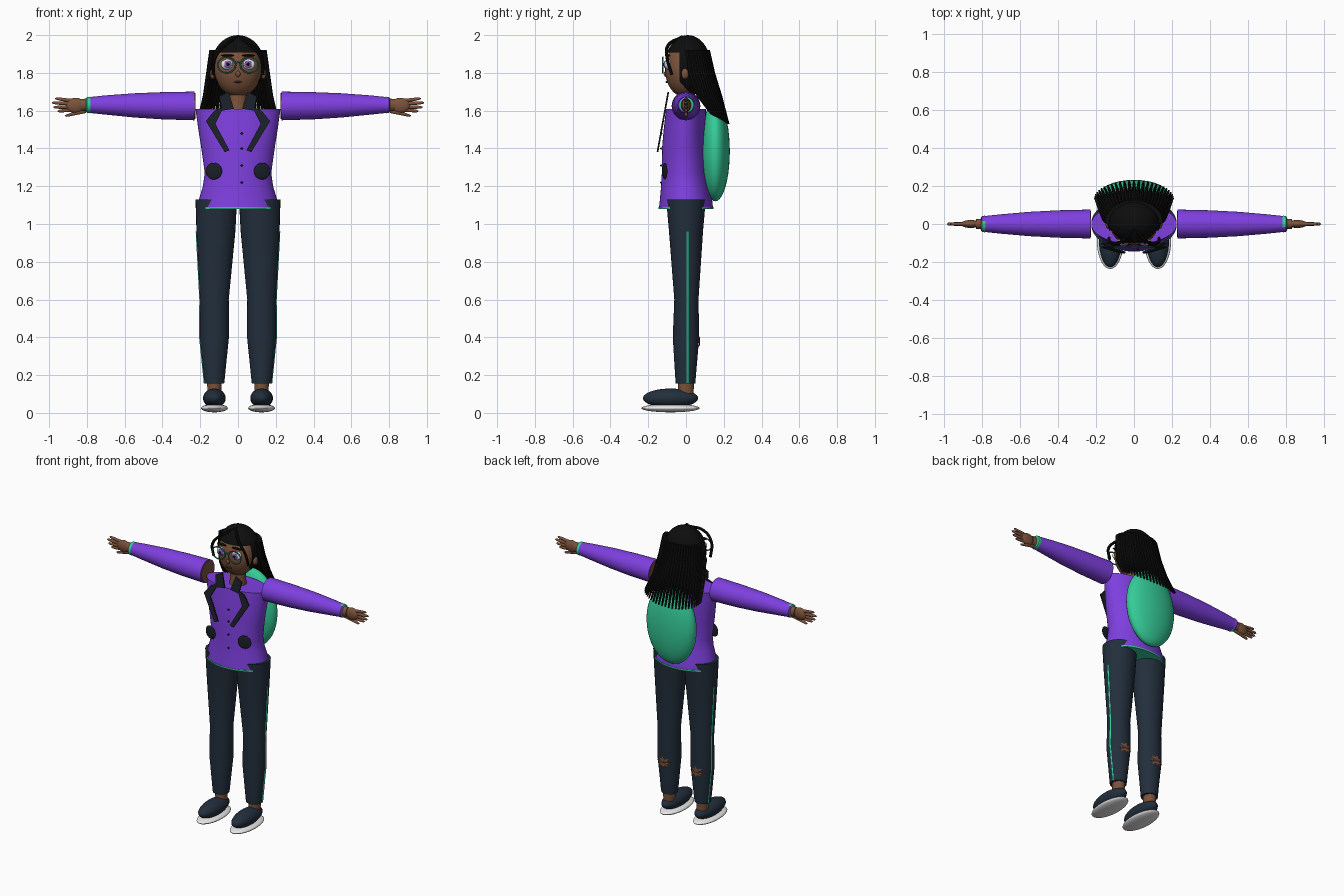
import bpy, bmesh, math
from mathutils import Matrix, Vector, Euler

if "Cube" in bpy.data.objects:
    bpy.data.objects.remove(bpy.data.objects["Cube"])


def material(name, r, g, b):
    m = bpy.data.materials.new(name)
    m.use_nodes = True
    m.diffuse_color = (r, g, b, 1)
    m.node_tree.nodes["Principled BSDF"].inputs["Base Color"].default_value = (r, g, b, 1)
    return m


PURPLE = material("purple cloth", .21, .05, .74)
NAVY = material("navy denim", .016, .028, .046)
CHARCOAL = material("charcoal trim", .01, .014, .02)
SKIN = material("brown skin", .2, .085, .045)
LIPS = material("dark lips", .1, .03, .025)
BLACK = material("black hair", .004, .004, .004)
GREEN = material("mint green", .035, .6, .31)
FRAME = material("teal frame", .03, .28, .2)
WHITE = material("white", .8, .8, .8)
IRIS = material("violet iris", .2, .11, .5)
SIDES = ((1, "left_"), (-1, "right_"))


def finish(name, bm, *mats):
    bmesh.ops.recalc_face_normals(bm, faces=bm.faces)
    me = bpy.data.meshes.new(name)
    bm.to_mesh(me)
    bm.free()
    for m in mats:
        me.materials.append(m)
    ob = bpy.data.objects.new(name, me)
    bpy.context.collection.objects.link(ob)
    return ob


def add_loft(bm, sections, axis="z", sides=32, mirror=1):
    """Skin capped ellipses: (position on axis, centre a, centre b, radius a, radius b)."""
    rings = []
    for t, a, b, ra, rb in sections:
        ring = []
        for i in range(sides):
            ang = math.tau * i / sides
            u, v = a + ra * math.cos(ang), b + rb * math.sin(ang)
            co = (mirror * u, v, t) if axis == "z" else (mirror * t, u, v)
            ring.append(bm.verts.new(co))
        rings.append(ring)
    for low, high in zip(rings, rings[1:]):
        for i in range(sides):
            j = (i + 1) % sides
            bm.faces.new((low[i], low[j], high[j], high[i]))
    bm.faces.new(rings[0])
    bm.faces.new(rings[-1])


def loft(name, sections, mat, **kw):
    bm = bmesh.new()
    add_loft(bm, sections, **kw)
    return finish(name, bm, mat)


def ellipsoid(name, centre, radii, mat, turn=0, cut=None):
    bm = bmesh.new()
    place = Matrix.LocRotScale(Vector(centre), Euler((0, 0, turn)), Vector(radii))
    bmesh.ops.create_uvsphere(bm, u_segments=32, v_segments=20, radius=1, matrix=place)
    if cut:
        bmesh.ops.bisect_plane(bm, geom=bm.verts[:] + bm.edges[:] + bm.faces[:],
                               plane_co=cut[0], plane_no=cut[1], clear_inner=True)
    return finish(name, bm, mat)


def tube(name, points, radius, mat, closed=False):
    cu = bpy.data.curves.new(name, "CURVE")
    cu.dimensions = "3D"
    cu.bevel_depth, cu.bevel_resolution, cu.resolution_u = radius, 2, 6
    cu.use_fill_caps = True
    sp = cu.splines.new("BEZIER")
    sp.bezier_points.add(len(points) - 1)
    for p, co in zip(sp.bezier_points, points):
        p.co = co
        p.handle_left_type = p.handle_right_type = "AUTO"
    sp.use_cyclic_u = closed
    cu.materials.append(mat)
    ob = bpy.data.objects.new(name, cu)
    bpy.context.collection.objects.link(ob)
    bpy.ops.object.select_all(action="DESELECT")
    ob.select_set(True)
    bpy.context.view_layer.objects.active = ob
    bpy.ops.object.convert(target="MESH")


# Jacket with hem trim
jacket = [(1.085, 0, 0, .212, .143), (1.13, 0, 0, .207, .138), (1.2, 0, -.005, .186, .127),
          (1.27, 0, -.008, .176, .12), (1.4, 0, -.01, .194, .117), (1.5, 0, -.005, .21, .113),
          (1.61, 0, 0, .225, .106)]
loft("jacket", jacket, PURPLE, sides=48)
loft("jacket_hem", [(1.08, 0, 0, .214, .145), (1.09, 0, 0, .214, .145)], GREEN, sides=48)
for i, z in enumerate((1.22, 1.31, 1.4, 1.48)):
    ellipsoid(f"button_{i + 1}", (.02, -.131, z), (.006, .006, .006), CHARCOAL)

# Backpack, neck and head
ellipsoid("backpack", (0, .155, 1.385), (.182, .077, .265), GREEN)
loft("neck", [(1.58, 0, 0, .06, .055), (1.64, 0, 0, .05, .047), (1.74, 0, 0, .05, .047)], SKIN)
ellipsoid("head", (0, -.008, 1.82), (.124, .103, .148), SKIN)
ellipsoid("nose", (0, -.105, 1.795), (.013, .013, .016), SKIN)
ellipsoid("mouth", (0, -.1, 1.752), (.022, .009, .005), LIPS)

# Hair: crown, back shell and a fan of strands
crown = (0, .01, 1.84), (.14, .121, .16)
ellipsoid("hair_crown", *crown, BLACK, cut=((0, 0, 1.908), (0, 0, 1)))
ellipsoid("hair_back", *crown, BLACK, cut=((0, -.035, 0), (0, 1, 0)))
bm = bmesh.new()
COUNT = 27
for i in range(COUNT):
    a = math.radians(-92 + 184 * i / (COUNT - 1))
    s, c = math.sin(a), max(math.cos(a), 0)
    end = 1.58 - .05 * c
    add_loft(bm, [(1.92, .14 * s, .01 + .105 * c, .012, .012),
                  (1.8, .155 * s, .025 + .115 * c, .014, .014),
                  (1.68, .175 * s, .065 + .115 * c, .011, .011),
                  (end, .205 * s, .135 + .09 * c, .005, .005)], sides=8)
finish("hair_strands", bm, BLACK)

# Glasses bridge
tube("glasses_bridge", [(-.014, -.122, 1.85), (0, -.124, 1.856), (.014, -.122, 1.85)], .004, FRAME)

leg = [(.155, .125, -.003, .052, .052), (.4, .125, 0, .077, .07), (.6, .125, .002, .076, .064),
       (.96, .117, 0, .103, .09), (1.13, .115, 0, .11, .105)]
lapel = [(.17, 1.545), (.125, 1.6), (.075, 1.62), (.12, 1.53), (.045, 1.39), (.07, 1.38)]
collar = [(.022, 1.61), (.085, 1.6), (.1, 1.675), (.05, 1.7)]

for s, side in SIDES:
    # Face details
    ellipsoid(side + "ear", (s * .135, -.005, 1.795), (.014, .02, .028), SKIN)
    ellipsoid(side + "eye", (s * .056, -.094, 1.845), (.035, .02, .028), WHITE)
    ellipsoid(side + "iris", (s * .054, -.11, 1.845), (.019, .008, .02), IRIS)
    ellipsoid(side + "pupil", (s * .054, -.114, 1.845), (.009, .007, .01), BLACK)
    ellipsoid(side + "eyebrow", (s * .056, -.094, 1.892), (.036, .01, .006), BLACK)
    ring = [(s * .06 + .047 * math.cos(math.tau * i / 12), -.122,
             1.842 + .041 * math.sin(math.tau * i / 12)) for i in range(12)]
    tube(side + "glasses_rim", ring, .004, FRAME, closed=True)
    tube(side + "hair_bang", [(0, -.02, 1.99), (s * .07, -.095, 1.945), (s * .122, -.1, 1.88),
                              (s * .132, -.075, 1.79)], .009, BLACK)

    # Lapel, collar and round pocket
    for part, outline in (("lapel", lapel), ("collar", collar)):
        bm = bmesh.new()
        face = bm.faces.new([bm.verts.new((s * x, -.107 - (1.6 - z) * .18, z)) for x, z in outline])
        solid = bmesh.ops.extrude_face_region(bm, geom=[face])["geom"]
        bmesh.ops.translate(bm, vec=(0, -.009, 0),
                            verts=[g for g in solid if isinstance(g, bmesh.types.BMVert)])
        finish(side + part, bm, CHARCOAL)
    ellipsoid(side + "pocket", (s * .128, -.112, 1.28), (.045, .008, .044), CHARCOAL, turn=s * .25)

    # Arm, sleeve and two-tone bracelet
    loft(side + "arm", [(.226, 0, 1.625, .069, .069), (.7, 0, 1.63, .04, .04),
                        (.83, 0, 1.63, .025, .032)], SKIN, axis="x", mirror=s)
    loft(side + "sleeve", [(.23, 0, 1.625, .076, .076), (.4, 0, 1.626, .072, .072),
                           (.55, 0, 1.628, .064, .064), (.7, 0, 1.63, .051, .051),
                           (.785, 0, 1.63, .042, .042)], PURPLE, axis="x", mirror=s)
    cuff = loft(side + "bracelet", [(.775, 0, 1.63, .04, .04), (.785, 0, 1.63, .044, .044),
                                    (.8, 0, 1.63, .042, .042), (.805, 0, 1.63, .035, .035)],
                PURPLE, axis="x", mirror=s)
    cuff.data.materials.append(GREEN)
    for p in cuff.data.polygons:
        p.material_index = int(s * p.center.y > -.015)

    # Hand with spread fingers
    ellipsoid(side + "palm", (s * .86, 0, 1.628), (.052, .021, .04), SKIN)
    bm = bmesh.new()
    for x, z, start in ((.968, 1.664, 1.65), (.985, 1.642, 1.636), (.977, 1.618, 1.62),
                        (.955, 1.598, 1.606), (.915, 1.574, 1.598)):
        add_loft(bm, [(x - .11, 0, start, .011, .011), (x - .03, 0, z + (start - z) * .25, .009, .009),
                      (x - .008, 0, z, .007, .007), (x, 0, z, .002, .002)],
                 axis="x", sides=10, mirror=s)
    finish(side + "fingers", bm, SKIN)

    # Trouser leg with side stripe
    loft(side + "trouser_leg", leg, NAVY, mirror=s)
    loft(side + "stripe", [(z, cx + rx, .01, .004, .007) for z, cx, cy, rx, ry in leg[:4]],
         GREEN, sides=4, mirror=s)

    # Ragged tear on the back of the calf
    bm = bmesh.new()
    hub = bm.verts.new((s * .125, .075, .38))
    rim = []
    for i in range(16):
        ang, r = math.tau * i / 16, 1 if i % 2 == 0 else .55
        dx, dz = .055 * r * math.cos(ang), .042 * r * math.sin(ang)
        rim.append(bm.verts.new((s * .125 + dx, .006 + .069 * math.sqrt(1 - (dx / .076) ** 2), .38 + dz)))
    for i in range(16):
        bm.faces.new((hub, rim[i], rim[(i + 1) % 16]))
    finish(side + "trouser_tear", bm, SKIN)

    # Ankle, shoe and sole
    loft(side + "ankle", [(.09, .125, 0, .036, .04), (.2, .125, 0, .04, .043)], SKIN, mirror=s)
    ellipsoid(side + "shoe", (s * .125, -.082, .078), (.06, .146, .051), NAVY)
    ellipsoid(side + "sole", (s * .125, -.082, .025), (.071, .155, .022), WHITE)

# Smooth shading with sharp rims kept
bpy.ops.object.select_all(action="DESELECT")
for ob in bpy.context.collection.objects:
    if ob.type == "MESH":
        ob.select_set(True)
        bpy.context.view_layer.objects.active = ob
bpy.ops.object.shade_smooth_by_angle(angle=math.radians(40))
